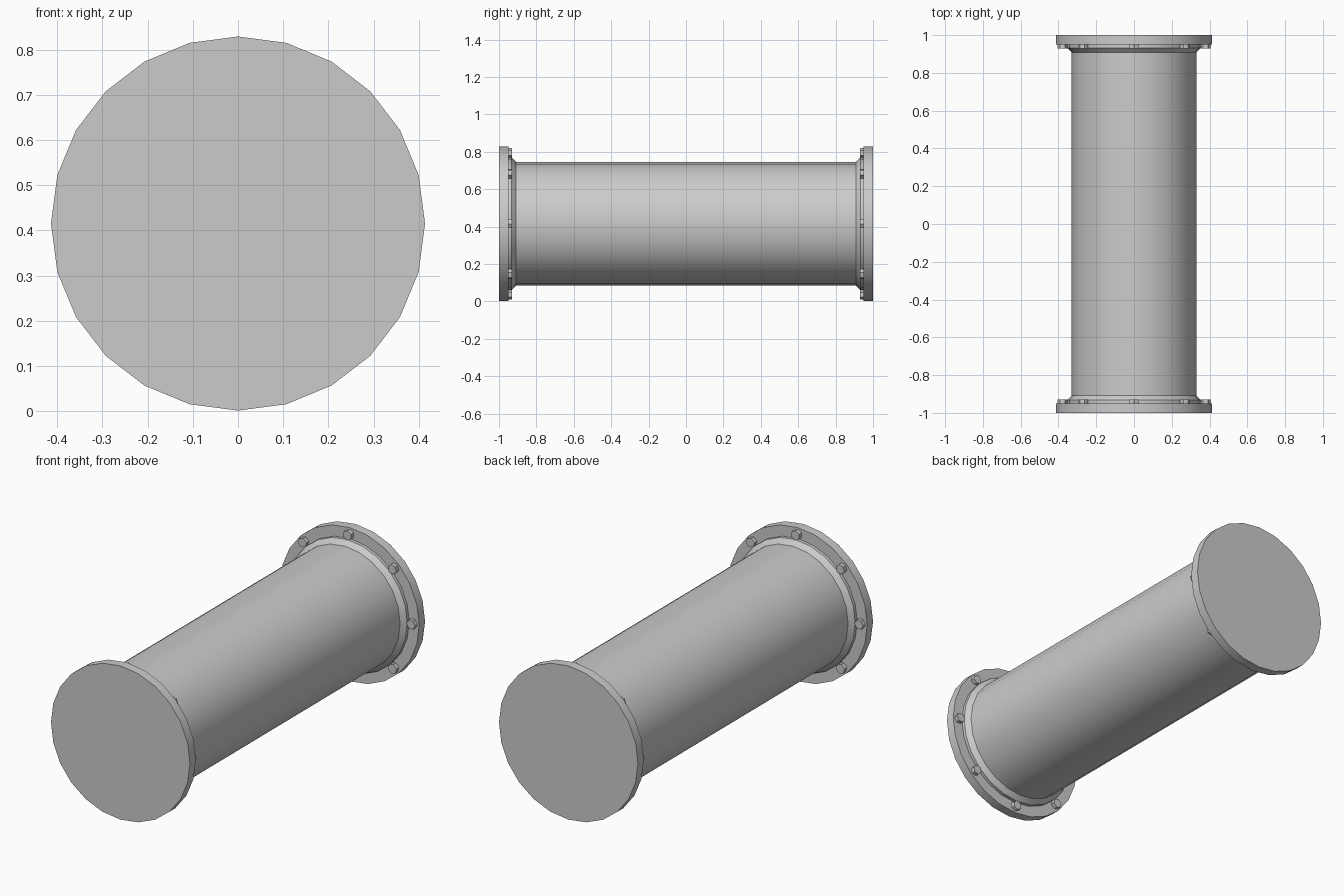
import bpy, bmesh, math
from mathutils import Matrix, Vector

if "Cube" in bpy.data.objects:
    bpy.data.objects.remove(bpy.data.objects["Cube"])

CZ = 0.415      # height of the axis
SIDES = 24


def finish(bm, name, angle=30):
    bmesh.ops.recalc_face_normals(bm, faces=bm.faces[:])
    me = bpy.data.meshes.new(name)
    bm.to_mesh(me)
    bm.free()
    ob = bpy.data.objects.new(name, me)
    bpy.context.collection.objects.link(ob)
    bpy.ops.object.select_all(action='DESELECT')
    ob.select_set(True)
    bpy.context.view_layer.objects.active = ob
    bpy.ops.object.shade_smooth_by_angle(angle=math.radians(angle))
    return ob


def revolve(name, profile):
    """Closed solid of revolution about the y axis from (radius, y) points."""
    bm = bmesh.new()
    rings = []
    for r, y in profile:
        ring = []
        for i in range(SIDES):
            a = 2 * math.pi * i / SIDES
            ring.append(bm.verts.new((r * math.cos(a), y, CZ + r * math.sin(a))))
        rings.append(ring)
    for a, b in zip(rings, rings[1:]):
        for i in range(SIDES):
            j = (i + 1) % SIDES
            bm.faces.new((a[i], a[j], b[j], b[i]))
    bm.faces.new(rings[0])
    bm.faces.new(rings[-1])
    return finish(bm, name)


def bolts(name, side):
    """Ring of eight hexagonal bolt heads on the inner flange face."""
    bm = bmesh.new()
    for k in range(8):
        a = 2 * math.pi * k / 8
        m = (Matrix.Translation(Vector((0, side * 0.94, CZ)))
             @ Matrix.Rotation(-a, 4, 'Y')
             @ Matrix.Translation(Vector((0.379, 0, 0)))
             @ Matrix.Rotation(math.pi / 2, 4, 'X')
             @ Matrix.Rotation(math.pi / 2, 4, 'Z'))
        bmesh.ops.create_cone(bm, cap_ends=True, segments=6, radius1=0.026,
                              radius2=0.026, depth=0.022, matrix=m)
    return finish(bm, name)


# Main pipe
revolve("pipe", [(0.33, -0.95), (0.33, 0.95)])

# Flange, weld collar and bolts at each end
for label, s in (("front", -1), ("back", 1)):
    revolve(label + "_flange", [(0.414, s * 1.0), (0.414, s * 0.95)])
    revolve(label + "_collar", [(0.355, s * 0.951), (0.355, s * 0.933), (0.33, s * 0.908)])
    bolts(label + "_bolts", s)
